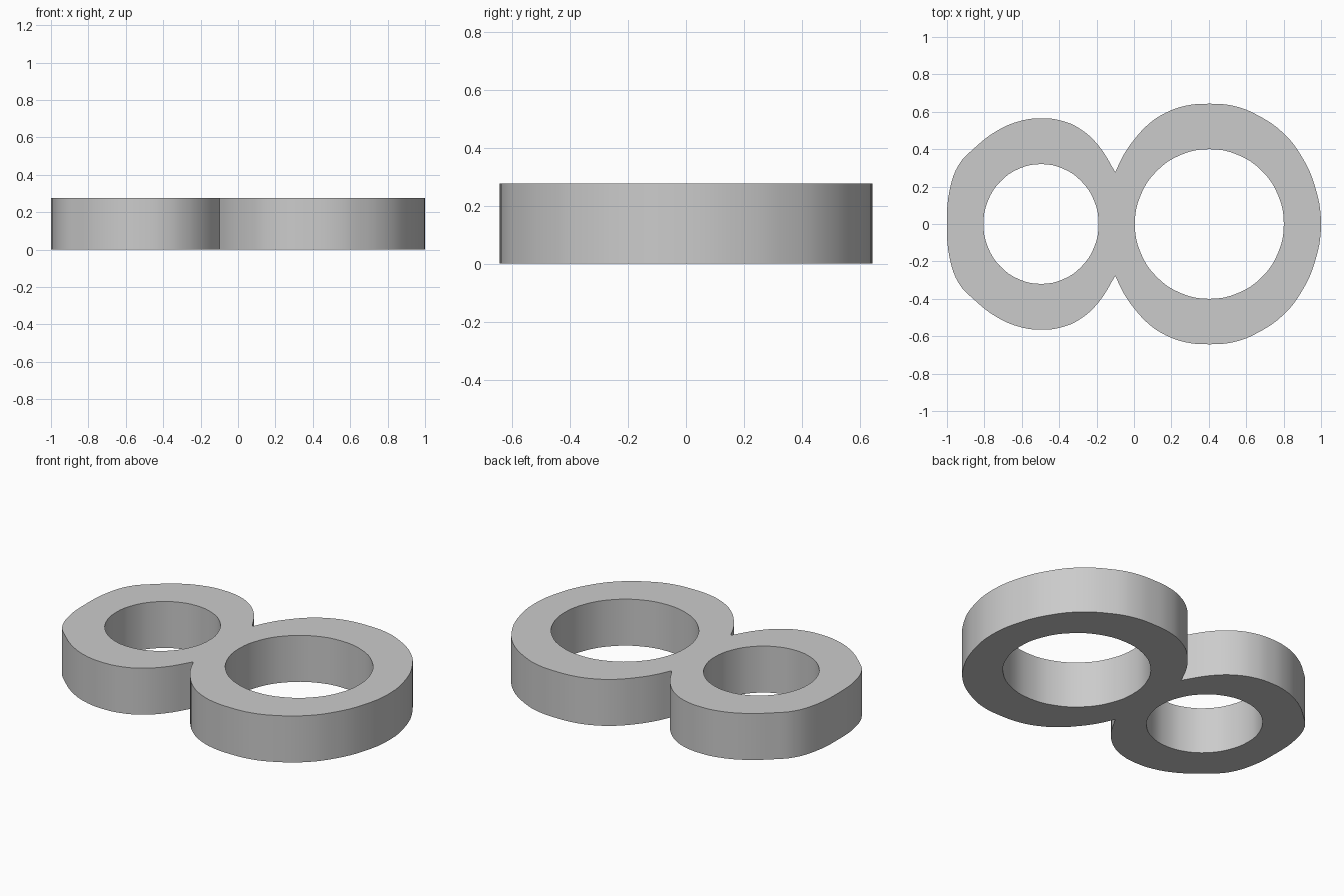
import bpy
import math

cube = bpy.data.objects.get("Cube")
if cube:
    bpy.data.objects.remove(cube, do_unlink=True)

HEIGHT = 0.277
NOTCH = (-0.10, 0.277)

# Back half of the figure-eight outline, from left end to right end
HALF = [(-1, 0), (-0.985, 0.185), (-0.935, 0.32), (-0.86, 0.4), (-0.73, 0.5),
        (-0.6, 0.553), (-0.49, 0.565), (-0.39, 0.553), (-0.29, 0.51),
        (-0.19, 0.42), NOTCH, (-0.055, 0.37), (0, 0.45), (0.085, 0.54),
        (0.17, 0.595), (0.27, 0.631), (0.4, 0.643), (0.535, 0.631),
        (0.645, 0.59), (0.8, 0.485), (0.9, 0.355), (0.965, 0.21), (1, 0)]


def add_loop(curve, points):
    """Closed smooth loop; the two waist notches stay sharp."""
    spline = curve.splines.new('BEZIER')
    spline.bezier_points.add(len(points) - 1)
    spline.use_cyclic_u = True
    spline.resolution_u = 4
    for bp, (x, y) in zip(spline.bezier_points, points):
        bp.co = (x, y, 0)
        kind = 'VECTOR' if (x, abs(y)) == NOTCH else 'AUTO'
        bp.handle_left_type = bp.handle_right_type = kind


def ellipse(cx, rx, ry, n=16):
    angles = [2 * math.pi * i / n for i in range(n)]
    return [(cx + rx * math.cos(a), ry * math.sin(a)) for a in angles]


# Outline with two round holes, extruded to a flat slab
curve = bpy.data.curves.new("double_ring", 'CURVE')
curve.dimensions = '2D'
curve.fill_mode = 'BOTH'
curve.extrude = HEIGHT / 2
add_loop(curve, HALF + [(x, -y) for x, y in reversed(HALF[1:-1])])
add_loop(curve, ellipse(-0.497, 0.308, 0.32))
add_loop(curve, ellipse(0.403, 0.398, 0.4))

ring = bpy.data.objects.new("double_ring", curve)
bpy.context.collection.objects.link(ring)
ring.location.z = HEIGHT / 2

# Plain grey
grey = bpy.data.materials.new("grey")
grey.use_nodes = True
colour = (0.6, 0.6, 0.6, 1)
grey.diffuse_color = colour
grey.node_tree.nodes["Principled BSDF"].inputs["Base Color"].default_value = colour
curve.materials.append(grey)

# Turn into a welded mesh, smooth around the walls with sharp rims
bpy.ops.object.select_all(action='DESELECT')
ring.select_set(True)
bpy.context.view_layer.objects.active = ring
bpy.ops.object.convert(target='MESH')
bpy.ops.object.mode_set(mode='EDIT')
bpy.ops.mesh.select_all(action='SELECT')
bpy.ops.mesh.remove_doubles(threshold=0.0005)
bpy.ops.mesh.normals_make_consistent(inside=False)
bpy.ops.object.mode_set(mode='OBJECT')
bpy.ops.object.shade_smooth_by_angle(angle=math.radians(30))
